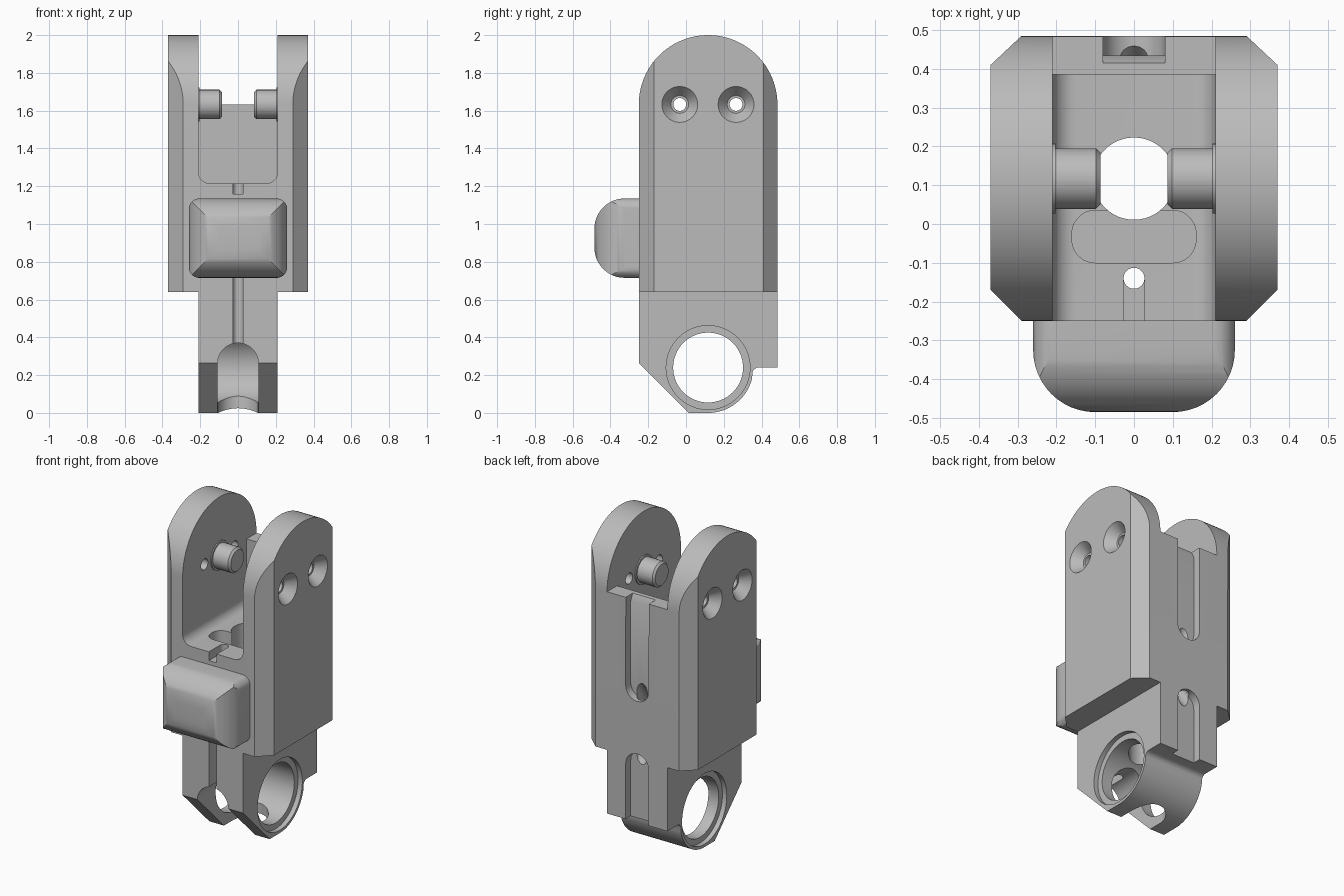
import bpy
import bmesh
from math import sin, cos, pi, radians, atan2
from mathutils import Vector

old = bpy.data.objects.get("Cube")
if old:
    bpy.data.objects.remove(old)

grey = bpy.data.materials.new("light_grey")
grey.use_nodes = True
COLOUR = (0.5, 0.5, 0.5, 1)
grey.diffuse_color = COLOUR
grey.node_tree.nodes["Principled BSDF"].inputs["Base Color"].default_value = COLOUR

YC, PIVOT, BORE = 0.117, 1.633, 0.24     # hinge axes, top and bottom
FRONT, BACK = -0.25, 0.485


def finish(name, bm):
    bmesh.ops.recalc_face_normals(bm, faces=bm.faces)
    mesh = bpy.data.meshes.new(name)
    bm.to_mesh(mesh)
    bm.free()
    ob = bpy.data.objects.new(name, mesh)
    mesh.materials.append(grey)
    bpy.context.collection.objects.link(ob)
    return ob


def prism(name, pts, axis, lo, hi):
    """Extrude a 2D outline along an axis: x takes (y,z), y takes (x,z), z takes (x,y)."""
    place = {"x": lambda a, b, c: (c, a, b),
             "y": lambda a, b, c: (a, c, b),
             "z": lambda a, b, c: (a, b, c)}[axis]
    bm = bmesh.new()
    face = bm.faces.new([bm.verts.new(place(a, b, lo)) for a, b in pts])
    new = bmesh.ops.extrude_face_region(bm, geom=[face])["geom"]
    move = Vector(place(0, 0, hi - lo))
    bmesh.ops.translate(bm, vec=move, verts=[v for v in new if isinstance(v, bmesh.types.BMVert)])
    return finish(name, bm)


def arc(a, b, r, start, end, n=12):
    return [(a + r * cos(radians(start + (end - start) * i / n)),
             b + r * sin(radians(start + (end - start) * i / n))) for i in range(n + 1)]


def rounded(a0, a1, b0, b1, low, high):
    """Rectangle with corner radius low at the b0 side and high at the b1 side (0 = sharp)."""
    pts = []
    for a, b, r, s in ((a1, b0, low, -90), (a1, b1, high, 0), (a0, b1, high, 90), (a0, b0, low, 180)):
        ca = a - r if a == a1 else a + r
        cb = b - r if b == b1 else b + r
        pts += arc(ca, cb, r, s, s + 90) if r else [(a, b)]
    return pts


def box(name, x, y0, y1, z0, z1):
    return prism(name, rounded(-x, x, y0, y1, 0, 0), "z", z0, z1)


def rod(name, start, end, r1, r2=None, n=48):
    """Cylinder or cone between two points."""
    a, b = Vector(start), Vector(end)
    bm = bmesh.new()
    bmesh.ops.create_cone(bm, cap_ends=True, segments=n, radius1=r1,
                          radius2=r1 if r2 is None else r2, depth=(b - a).length)
    turn = (b - a).to_track_quat("Z", "Y").to_matrix()
    bmesh.ops.rotate(bm, matrix=turn, verts=bm.verts)
    bmesh.ops.translate(bm, vec=(a + b) / 2, verts=bm.verts)
    return finish(name, bm)


def combine(ob, tool, operation="DIFFERENCE"):
    mod = ob.modifiers.new("combine", "BOOLEAN")
    mod.operation, mod.solver, mod.object = operation, "EXACT", tool
    bpy.context.view_layer.objects.active = ob
    bpy.ops.object.modifier_apply(modifier=mod.name)
    bpy.data.objects.remove(tool)


def smooth(ob):
    bpy.ops.object.select_all(action="DESELECT")
    ob.select_set(True)
    bpy.context.view_layer.objects.active = ob
    bpy.ops.object.shade_smooth_by_angle(angle=radians(28))


# Upper housing: arched side profile with chamfered vertical corners
arch = [(FRONT, 0.64), (BACK, 0.64)] + arc(YC, PIVOT, 0.367, 0, 180, 48)
body = prism("link_body", arch, "x", -0.37, 0.37)
plan = [(0.29, FRONT), (0.37, -0.17), (0.37, 0.41), (0.29, BACK)]
plan += [(-x, y) for x, y in reversed(plan)]
combine(body, prism("corner_cutter", plan, "z", 0.5, 2.2), "INTERSECT")

# Lower knuckle: narrower, with a sloped front and round rear lug
lug = [(FRONT, 0.64), (FRONT, 0.265), (0.015, 0)] + arc(YC, BORE, BORE, -90, -14, 20)
lug += arc(0.385, 0.205, 0.035, 160, 90, 6) + [(BACK, 0.24), (BACK, 0.64)]
combine(body, prism("knuckle", lug, "x", -0.21, 0.21), "UNION")

# Clevis slot between the cheeks, leaving a low rear wall
combine(body, prism("slot_cutter", rounded(-0.21, 0.21, 1.215, 2.2, 0.06, 0), "y", -0.4, 0.385))
combine(body, box("wall_cutter", 0.21, 0.3, 0.6, PIVOT, 2.2))

# Knuckle bore with shallow counterbores
combine(body, rod("bore_cutter", (-0.4, YC, BORE), (0.4, YC, BORE), 0.185, n=64))
for s in (-1, 1):
    combine(body, rod("counterbore_cutter", (s * 0.18, YC, BORE), (s * 0.3, YC, BORE), 0.222, n=64))

# Arched front opening and the vertical passage
opening = [(-0.108, -0.1), (0.108, -0.1)] + arc(0, 0.262, 0.108, 0, 180, 24)
combine(body, prism("opening_cutter", opening, "y", -0.4, YC))
combine(body, rod("passage_cutter", (0, YC, -0.1), (0, YC, 1.4), 0.106))

# Floor pocket, cable hole and front grooves
combine(body, prism("pocket_cutter", rounded(-0.16, 0.16, -0.10, 0.035, 0.06, 0.06), "z", 1.1, 1.3))
combine(body, rod("cable_hole_cutter", (0, -0.14, 0.2), (0, -0.14, 1.3), 0.027, n=24))
combine(body, box("notch_cutter", 0.027, -0.3, -0.14, 1.16, 1.3))
combine(body, box("groove_cutter", 0.027, -0.3, -0.14, 0.25, 0.76))

# Rear channels with rounded ends, joined by a slanted cable tunnel
upper = [(0.08, 1.8), (-0.08, 1.8)] + arc(0, 1.08, 0.08, 180, 360)
lower = [(-0.08, 0.1), (0.08, 0.1)] + arc(0, 0.59, 0.08, 0, 180)
for pts in (upper, lower):
    combine(body, prism("channel_cutter", pts, "y", 0.435, 0.6))
for z in (1.08, 0.6):
    combine(body, rod("tunnel_cutter", (0, 0.47, z), (0, 0.30, 0.84), 0.037, n=24))
lip = [(0.41, PIVOT + 0.01), (0.44, 1.58), (0.5, 1.58), (0.5, PIVOT + 0.01)]
combine(body, prism("lip_cutter", lip, "x", -0.08, 0.08))

# Countersunk screw holes through both cheeks
for s in (-1, 1):
    for y in (-0.033, 0.265):
        combine(body, rod("screw_cutter", (s * 0.15, y, PIVOT), (s * 0.4, y, PIVOT), 0.034, n=32))
        combine(body, rod("sink_cutter", (s * 0.31, y, PIVOT), (s * 0.38, y, PIVOT), 0.047, 0.103))
smooth(body)

# Hinge pins with collar and chamfered tip
for side, s in (("right", -1), ("left", 1)):
    pin = rod(side + "_hinge_pin", (s * 0.098, YC, PIVOT), (s * 0.23, YC, PIVOT), 0.078)
    tip = rod("tip", (s * 0.086, YC, PIVOT), (s * 0.098, YC, PIVOT), 0.066, 0.078)
    collar = rod("collar", (s * 0.203, YC, PIVOT), (s * 0.22, YC, PIVOT), 0.09)
    combine(pin, tip, "UNION")
    combine(pin, collar, "UNION")
    smooth(pin)

# Front finger pad: three rounded outlines intersected for mitred corners
pad = prism("front_pad", rounded(-0.26, 0.26, -0.485, -0.24, 0.16, 0), "z", 0.6, 1.3)
side_outline = [(y, z) for z, y in rounded(0.715, 1.135, -0.485, -0.24, 0.16, 0)]
combine(pad, prism("pad_side", side_outline, "x", -0.4, 0.4), "INTERSECT")
combine(pad, prism("pad_face", rounded(-0.26, 0.26, 0.715, 1.135, 0.055, 0.055), "y", -0.6, -0.1), "INTERSECT")
smooth(pad)
